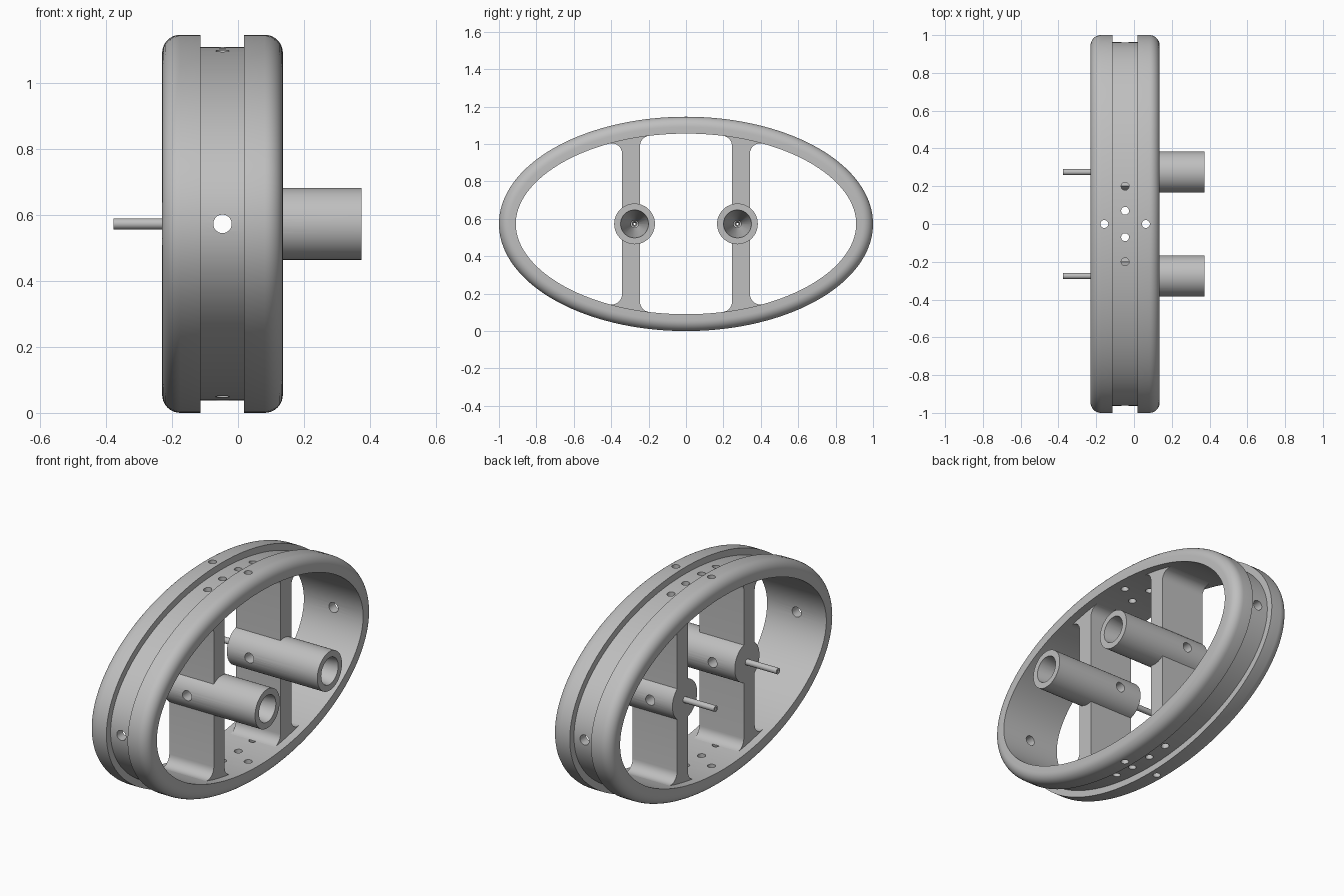
import bpy, bmesh
from math import sin, cos, pi, hypot, radians, atan2
from mathutils import Matrix

cube = bpy.data.objects.get("Cube")
if cube:
    bpy.data.objects.remove(cube)

A, B = 1.0, 0.573          # half axes of the outer ellipse
MID = -0.047               # middle plane of the ring along x
WALL = 0.09                # ring wall thickness
BACK, FRONT = -0.185, 0.09  # strut extent along x

grey = bpy.data.materials.new("light grey")
grey.use_nodes = True
GREY = (0.52, 0.52, 0.52, 1)
grey.diffuse_color = GREY
grey.node_tree.nodes["Principled BSDF"].inputs["Base Color"].default_value = GREY


def make(name, bm):
    bmesh.ops.recalc_face_normals(bm, faces=bm.faces)
    mesh = bpy.data.meshes.new(name)
    bm.to_mesh(mesh)
    bm.free()
    mesh.materials.append(grey)
    ob = bpy.data.objects.new(name, mesh)
    bpy.context.collection.objects.link(ob)
    return ob


def cylinder(bm, r, length, center, axis, seg=32):
    rot = {"x": Matrix.Rotation(pi / 2, 4, "Y"),
           "y": Matrix.Rotation(pi / 2, 4, "X"), "z": Matrix()}[axis]
    bmesh.ops.create_cone(bm, cap_ends=True, segments=seg, radius1=r, radius2=r,
                          depth=length, matrix=Matrix.Translation(center) @ rot)


def boolean(ob, other, operation):
    mod = ob.modifiers.new("cut", "BOOLEAN")
    mod.operation, mod.solver, mod.object = operation, "EXACT", other
    dg = bpy.context.evaluated_depsgraph_get()
    mesh = bpy.data.meshes.new_from_object(ob.evaluated_get(dg))
    ob.modifiers.clear()
    ob.data = mesh


def offset_point(t, d):
    """Point on the ellipse moved inward by d, and the outward normal."""
    ny, nz = cos(t) / A, sin(t) / B
    n = hypot(ny, nz)
    ny, nz = ny / n, nz / n
    return A * cos(t) - d * ny, B * sin(t) - d * nz, ny, nz


# Ring: a grooved, rounded section swept around the ellipse
def ring():
    r, x0, x1 = 0.055, -0.23, 0.136
    arc = [(r * (1 - sin(a)), r * (1 - cos(a))) for a in [pi / 2 * i / 8 for i in range(9)]]
    section = [(x0, WALL)] + [(x0 + u, v) for u, v in arc]
    section = [(x0, WALL)] + [(x0 + u, v) for u, v in reversed(arc)]
    section += [(-0.113, 0), (-0.113, 0.037), (0.018, 0.037), (0.018, 0)]
    section += [(x1 - u, v) for u, v in arc] + [(x1, WALL)]
    bm = bmesh.new()
    loops = []
    count = 144
    for i in range(count):
        loop = []
        for x, d in section:
            y, z, _, _ = offset_point(2 * pi * i / count, d)
            loop.append(bm.verts.new((x, y, z + B)))
        loops.append(loop)
    for a, b in zip(loops, loops[1:] + loops[:1]):
        for j in range(len(section)):
            k = (j + 1) % len(section)
            bm.faces.new((a[j], a[k], b[k], b[j]))
    return make("ring", bm)


# Strut outline: straight bar with fillets blending into the ring
def fillet(y0, s, r=0.055):
    lo, hi = 0.05, pi - 0.05
    for _ in range(50):
        t = (lo + hi) / 2
        if offset_point(t, WALL + r)[0] > y0 + s * r:
            lo = t
        else:
            hi = t
    cy, cz, ny, nz = offset_point(t, WALL + r)
    start = pi if s > 0 else 0
    end = atan2(nz, ny)
    pts = [(cy + r * cos(start + (end - start) * i / 8),
            cz + r * sin(start + (end - start) * i / 8)) for i in range(9)]
    return pts + [(cy + (r + 0.02) * ny, cz + (r + 0.02) * nz)]


def strut(side):
    y0, y1 = sorted((side * 0.246, side * 0.342))
    top = fillet(y1, 1) + fillet(y0, -1)[::-1]
    outline = top + [(y, -z) for y, z in reversed(top)]
    bm = bmesh.new()
    face = bm.faces.new([bm.verts.new((BACK, y, z + B)) for y, z in outline])
    ext = bmesh.ops.extrude_face_region(bm, geom=[face])
    moved = [v for v in ext["geom"] if isinstance(v, bmesh.types.BMVert)]
    bmesh.ops.translate(bm, verts=moved, vec=(FRONT - BACK, 0, 0))
    return make("strut", bm)


# Cutters
bm = bmesh.new()
cylinder(bm, 0.028, 2.4, (MID, 0, B), "y")
long_hole = make("long_hole_cutter", bm)

bm = bmesh.new()
for dx, y in ((-0.11, 0), (0.11, 0), (0, 0.07), (0, -0.07), (0, 0.2), (0, -0.2)):
    cylinder(bm, 0.021, 1.6, (MID + dx, y, B), "z", 24)
small_holes = make("small_holes_cutter", bm)
cutters = [long_hole, small_holes]

rim = ring()
boolean(rim, small_holes, "DIFFERENCE")
boolean(rim, long_hole, "DIFFERENCE")
parts = [rim]

for side, label in ((1, "back"), (-1, "front")):
    y = side * 0.275
    # Tapered bore that narrows into the pin
    bm = bmesh.new()
    rings = []
    for x, r in ((0.38, 0.0755), (-0.12, 0.006), (-0.4, 0.006)):
        rings.append([bm.verts.new((x, y + r * cos(a), B + r * sin(a)))
                      for a in [2 * pi * i / 40 for i in range(40)]])
    for a, b in zip(rings, rings[1:]):
        for j in range(40):
            bm.faces.new((a[j], a[j - 1], b[j - 1], b[j]))
    bm.faces.new(rings[0])
    bm.faces.new(rings[-1])
    bore = make("bore_cutter", bm)
    cutters.append(bore)

    # Hub joined to its strut
    bm = bmesh.new()
    cylinder(bm, 0.109, 0.374 - BACK, ((0.374 + BACK) / 2, y, B), "x", 48)
    hub = make(label + "_hub_tube", bm)
    bar = strut(side)
    bar.name = label + "_strut_and_hub"
    cutters.append(hub)
    boolean(bar, hub, "UNION")
    boolean(bar, bore, "DIFFERENCE")
    boolean(bar, long_hole, "DIFFERENCE")

    # Thin pin behind the hub
    bm = bmesh.new()
    cylinder(bm, 0.0165, 0.217, (-0.2685, y, B), "x", 24)
    pin = make(label + "_pin", bm)
    boolean(pin, bore, "DIFFERENCE")
    parts += [bar, pin]

for c in cutters:
    bpy.data.objects.remove(c)

# Smooth curved surfaces, keep edges sharp
bpy.ops.object.select_all(action="DESELECT")
for ob in parts:
    ob.select_set(True)
bpy.context.view_layer.objects.active = rim
bpy.ops.object.shade_smooth_by_angle(angle=radians(30))
